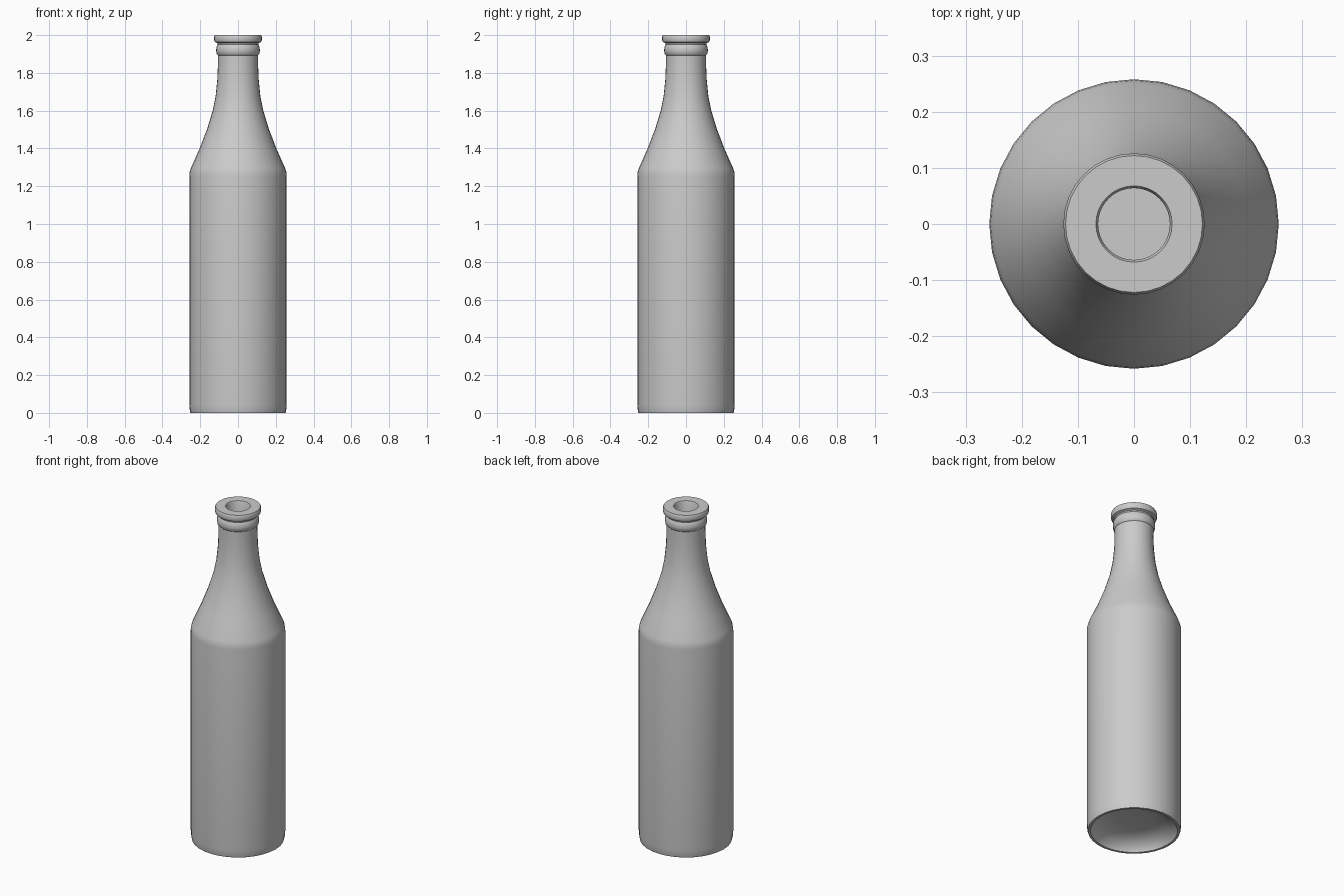
import bpy, bmesh
from math import cos, sin, pi, radians

if "Cube" in bpy.data.objects:
    bpy.data.objects.remove(bpy.data.objects["Cube"])

SIDES = 32

# outer profile (radius, height): punt, foot, body, shoulder, neck, bead, lip
outer = [(0.10, 0.07), (0.16, 0.062), (0.205, 0.04), (0.232, 0.012), (0.238, 0.0),
         (0.252, 0.0), (0.255, 0.012), (0.258, 0.045), (0.258, 1.255), (0.256, 1.275), (0.25, 1.295),
         (0.203, 1.4), (0.163, 1.505), (0.134, 1.6), (0.118, 1.68), (0.109, 1.77),
         (0.106, 1.86), (0.106, 1.893), (0.113, 1.90), (0.116, 1.92), (0.113, 1.94),
         (0.107, 1.95), (0.109, 1.957), (0.122, 1.963), (0.126, 1.972), (0.126, 1.992), (0.122, 2.0)]

# inner profile: mouth, neck, shoulder, body, floor
inner = [(0.068, 2.0), (0.064, 1.992), (0.064, 1.77), (0.076, 1.68), (0.094, 1.6),
         (0.125, 1.505), (0.165, 1.4), (0.215, 1.285), (0.22, 1.255),
         (0.22, 0.12), (0.20, 0.10), (0.10, 0.10)]


def lathe(name, profile, sides):
    """Spin a profile round the z axis and close both ends with a flat cap."""
    bm = bmesh.new()
    rings = [[bm.verts.new((r * cos(2 * pi * i / sides), r * sin(2 * pi * i / sides), z))
              for i in range(sides)] for r, z in profile]
    for a, b in zip(rings, rings[1:]):
        for i in range(sides):
            j = (i + 1) % sides
            bm.faces.new((a[i], a[j], b[j], b[i]))
    bm.faces.new(rings[0][::-1])
    bm.faces.new(rings[-1])
    bmesh.ops.recalc_face_normals(bm, faces=bm.faces)
    mesh = bpy.data.meshes.new(name)
    bm.to_mesh(mesh)
    bm.free()
    obj = bpy.data.objects.new(name, mesh)
    bpy.context.collection.objects.link(obj)
    return obj


# hollow bottle
bottle = lathe("bottle", outer + inner, SIDES)
bpy.context.view_layer.objects.active = bottle
bottle.select_set(True)
bpy.ops.object.shade_smooth_by_angle(angle=radians(40))
